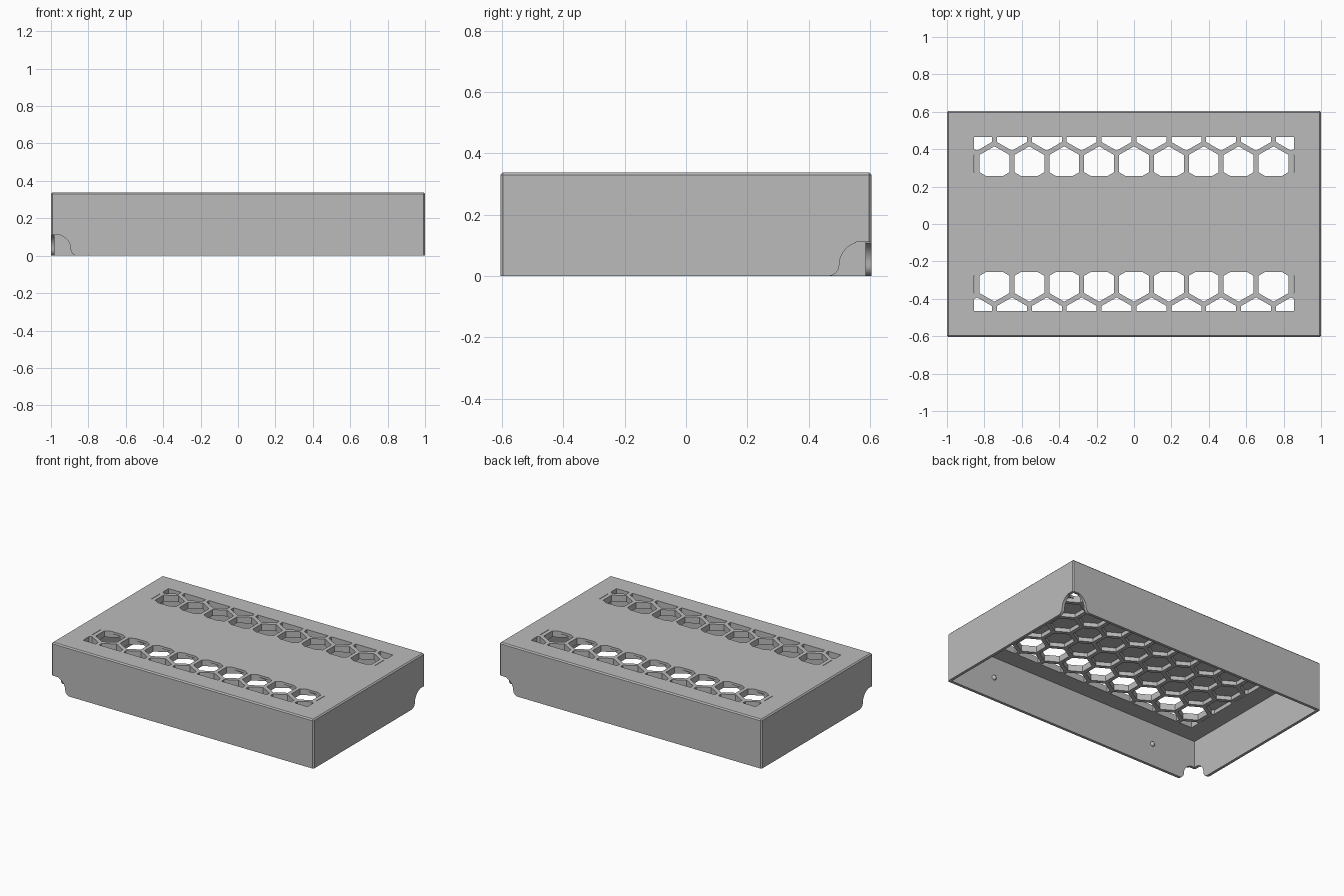
import bpy, bmesh, math
from mathutils import Vector

old = bpy.data.objects.get("Cube")
if old:
    bpy.data.objects.remove(old, do_unlink=True)

HX, HY, TOP = 1.0, 0.605, 0.338     # outer half sizes and height
WALL, CEILING, SKIN = 0.019, 0.295, 0.322
WIN_X, WIN_Y, SLOT_Y = 0.856, 0.466, 0.257
PITCH, HEX_W = 0.1865, 0.16

grey = bpy.data.materials.new("plain grey")
grey.use_nodes = True
grey.diffuse_color = (0.5, 0.5, 0.5, 1)
grey.node_tree.nodes["Principled BSDF"].inputs["Base Color"].default_value = (0.5, 0.5, 0.5, 1)


def finish(bm, name):
    bmesh.ops.recalc_face_normals(bm, faces=bm.faces)
    mesh = bpy.data.meshes.new(name)
    bm.to_mesh(mesh)
    bm.free()
    mesh.materials.append(grey)
    ob = bpy.data.objects.new(name, mesh)
    bpy.context.collection.objects.link(ob)
    return ob


def prism(bm, points, offset):
    """Extrude a closed outline of 3D points by an offset."""
    face = bm.faces.new([bm.verts.new(p) for p in points])
    ext = bmesh.ops.extrude_face_region(bm, geom=[face], use_keep_orig=True)
    moved = [v for v in ext["geom"] if isinstance(v, bmesh.types.BMVert)]
    bmesh.ops.translate(bm, verts=moved, vec=offset)


def box(bm, hx, hy, z0, z1):
    prism(bm, [(-hx, -hy, z0), (hx, -hy, z0), (hx, hy, z0), (-hx, hy, z0)], (0, 0, z1 - z0))


def clip(points, axis, limit, sign):
    """Keep the part of a 2D polygon where sign * coordinate <= sign * limit."""
    out = []
    for i, b in enumerate(points):
        a = points[i - 1]
        da, db = sign * (a[axis] - limit), sign * (b[axis] - limit)
        if (da > 0) != (db > 0):
            out.append(a.lerp(b, da / (da - db)))
        if db <= 0:
            out.append(b)
    return out


def honeycomb(bm, y0, y1, z0, z1):
    """Hexagon prisms, trimmed to a rectangular window."""
    radius = HEX_W / math.sqrt(3)
    for row in range(-3, 4):
        for col in range(-6, 7):
            cx = (col + 0.5 * (row % 2)) * PITCH
            cy = row * PITCH * math.sqrt(3) / 2
            pts = [Vector((cx + radius * math.cos(a), cy + radius * math.sin(a)))
                   for a in (math.radians(30 + 60 * k) for k in range(6))]
            for axis, limit, sign in ((0, WIN_X, 1), (0, -WIN_X, -1), (1, y1, 1), (1, y0, -1)):
                pts = clip(pts, axis, limit, sign)
            if len(pts) > 2:
                prism(bm, [(p.x, p.y, z0) for p in pts], (0, 0, z1 - z0))


def notch_profile():
    """Arch beside a corner: (distance from corner, height)."""
    r, f, flat = 0.075, 0.036, 0.03
    arc = [(flat + r * math.sin(t), f + r * math.cos(t))
           for t in (math.pi / 2 * k / 10 for k in range(11))]
    foot = [(flat + r + f - f * math.cos(t), f - f * math.sin(t))
            for t in (math.pi / 2 * k / 6 for k in range(1, 7))]
    return [(-0.05, f + r)] + arc + foot + [(flat + r + f, -0.05), (-0.05, -0.05)]


# Outer block with chamfered upper and upright edges
bm = bmesh.new()
box(bm, HX, HY, 0, TOP)
edges = [e for e in bm.edges if max(v.co.z for v in e.verts) > 0.1]
bmesh.ops.bevel(bm, geom=edges, offset=0.008, segments=1, affect='EDGES')
cover = finish(bm, "cover")

cutters = []

# Hollow interior, open at the bottom
bm = bmesh.new()
box(bm, HX - WALL, HY - WALL, -0.1, CEILING)
cutters.append(finish(bm, "interior_cutter"))

# Blind honeycomb pockets under the top
bm = bmesh.new()
honeycomb(bm, -WIN_Y, WIN_Y, CEILING - 0.03, SKIN)
cutters.append(finish(bm, "pocket_cutter"))

# Through vents along the front and back
bm = bmesh.new()
honeycomb(bm, SLOT_Y, WIN_Y, CEILING - 0.02, TOP + 0.05)
honeycomb(bm, -WIN_Y, -SLOT_Y, CEILING - 0.02, TOP + 0.05)
cutters.append(finish(bm, "vent_cutter"))

# Cable notches at two opposite corners, through both walls
for side in (-1, 1):
    for along_x in (True, False):
        bm = bmesh.new()
        if along_x:
            pts = [(side * (HX - d), side * (HY + 0.05), z) for d, z in notch_profile()]
            prism(bm, pts, (0, -side * 0.1, 0))
        else:
            pts = [(side * (HX + 0.05), side * (HY - d), z) for d, z in notch_profile()]
            prism(bm, pts, (-side * 0.1, 0, 0))
        cutters.append(finish(bm, "notch_cutter"))

for cutter in cutters:
    cutter.hide_render = True
    mod = cover.modifiers.new(cutter.name, 'BOOLEAN')
    mod.operation, mod.solver, mod.object = 'DIFFERENCE', 'EXACT', cutter

# Apply the cuts and remove the cutters
bpy.context.view_layer.update()
graph = bpy.context.evaluated_depsgraph_get()
cut_mesh = bpy.data.meshes.new_from_object(cover.evaluated_get(graph))
cover.modifiers.clear()
cover.data = cut_mesh
for cutter in cutters:
    bpy.data.objects.remove(cutter, do_unlink=True)
parts = [cover]

# Small snap bumps on the inside of the long walls
for side, wall in ((-1, "front"), (1, "back")):
    for x, end in ((-0.64, "right"), (0.64, "left")):
        bm = bmesh.new()
        bmesh.ops.create_uvsphere(bm, u_segments=16, v_segments=8, radius=0.017)
        bmesh.ops.translate(bm, verts=bm.verts, vec=(x, side * (HY - WALL), 0.15))
        parts.append(finish(bm, f"{wall}_{end}_snap_bump"))

# Smooth curved surfaces, keep edges sharp
bpy.ops.object.select_all(action='DESELECT')
for ob in parts:
    ob.select_set(True)
bpy.context.view_layer.objects.active = cover
bpy.ops.object.shade_smooth_by_angle(angle=math.radians(30))
